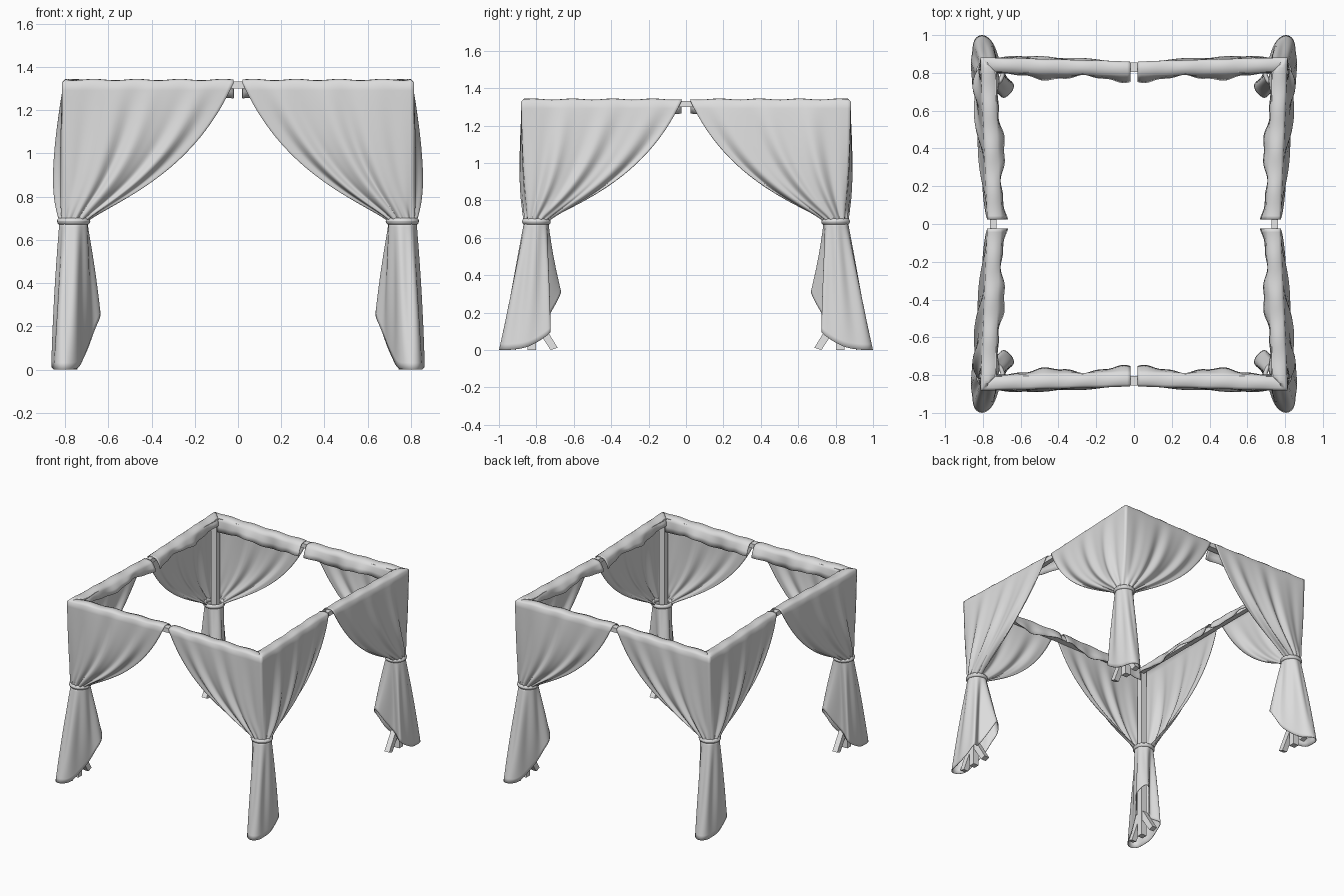
import bpy, bmesh, math
from mathutils import Vector

if "Cube" in bpy.data.objects:
    bpy.data.objects.remove(bpy.data.objects["Cube"])


def material(name, c):
    m = bpy.data.materials.new(name)
    m.diffuse_color = (c, c, c, 1)
    m.use_nodes = True
    m.node_tree.nodes["Principled BSDF"].inputs["Base Color"].default_value = m.diffuse_color
    return m


FABRIC = material("pale_grey_fabric", 0.72)
FRAME = material("light_grey_frame", 0.8)
CX, CY, ZR = 0.76, 0.80, 0.69          # centre and height of the tie band


def finish(name, bm, mat, smooth=True, thick=0):
    bmesh.ops.recalc_face_normals(bm, faces=bm.faces)
    me = bpy.data.meshes.new(name)
    bm.to_mesh(me)
    bm.free()
    for p in me.polygons:
        p.use_smooth = smooth
    me.materials.append(mat)
    ob = bpy.data.objects.new(name, me)
    bpy.context.collection.objects.link(ob)
    if thick:
        s = ob.modifiers.new("thickness", 'SOLIDIFY')
        s.thickness, s.offset = thick, 0
    return ob


def grid(name, rows, sx, sy, closed=False, thick=0.005, mat=FABRIC):
    """Skin rows of points, mirrored into one quadrant."""
    bm = bmesh.new()
    vs = [[bm.verts.new((p[0] * sx, p[1] * sy, p[2])) for p in r] for r in rows]
    n = len(rows[0])
    for a, b in zip(vs, vs[1:]):
        for i in range(n if closed else n - 1):
            j = (i + 1) % n
            bm.faces.new((a[i], a[j], b[j], b[i]))
    return finish(name, bm, mat, True, thick)


def bar(name, a, b, w, h):
    """Square stick between two points."""
    a, b = Vector(a), Vector(b)
    d = b - a
    bm = bmesh.new()
    bmesh.ops.create_cube(bm, size=1)
    q = d.to_track_quat('Z', 'Y')
    for v in bm.verts:
        v.co = q @ Vector((v.co.x * w, v.co.y * h, v.co.z * d.length)) + (a + b) / 2
        v.co.z = max(0, v.co.z)
    return finish(name, bm, FRAME, False)


def bez(t, p):
    s = 1 - t
    return s**3 * p[0] + 3 * s * s * t * p[1] + 3 * s * t * t * p[2] + t**3 * p[3]


def catmull(pts, t):
    n = len(pts)
    k = int(t * n)
    f = t * n - k
    a, b, c, d = (Vector(pts[(k + o) % n]) for o in (-1, 0, 1, 2))
    return 0.5 * (2 * b + (c - a) * f + (2 * a - 5 * b + 4 * c - d) * f * f
                  + (3 * b - a - 3 * c + d) * f**3)


A, C, B = Vector((0.02, 0.858)), Vector((0.812, 0.88)), Vector((0.775, 0.025))
N = 96


def top_point(u):
    return A.lerp(C, u * 2) if u <= 0.5 else C.lerp(B, u * 2 - 1)


def inset(u, d):
    """Top path moved inward over the beam, mitred at the corner."""
    p = top_point(u)
    if u <= 0.5:
        return min(p.x, C.x - d), p.y - d
    return p.x - d, min(p.y, C.y - d)


def upper_rows():
    rows = []
    # short flap folded over the inside of the beam
    for d, z, wave in ((0.092, 1.245, 1), (0.086, 1.28, 0.7), (0.078, 1.315, 0.2),
                       (0.068, 1.333, 0), (0.04, 1.339, 0), (0.012, 1.338, 0)):
        r = []
        for i in range(N + 1):
            u = i / N
            env = min(1, abs(u - 0.5) * 8)
            k = wave * env * (0.014 * math.sin(u * 25 + 1) + 0.005 * math.sin(u * 70))
            x, y = inset(u, d + k - 0.012 * wave * (1 - env))
            dz = 0.012 * wave * math.sin(u * 23 + 1) + (0.03 * wave if u > 0.5 else 0)
            r.append((x, y, z + dz + 0.003 * math.sin(u * 50) * (wave == 0)))
        rows.append(r)
    # swag sweeping down to the tie band
    M = 34
    for j in range(M + 1):
        t = j / M
        s, z = bez(t, (0, 0.28, 0.80, 1)), bez(t, (1.328, 0.9, 0.785, ZR))
        r = []
        for i in range(N + 1):
            u = i / N
            p = top_point(u)
            a = math.radians(45 + (0.5 - u) * 260)
            fr = 0.062 + 0.005 * math.cos(u * 60)
            g = Vector((CX + fr * math.cos(a), CY + fr * math.sin(a)))
            q = p.lerp(g, s)
            w = min(1, max(0, 0.5 + (u - 0.5) * 14))
            nrm = Vector((w, 1 - w)).normalized()
            env = min(1, abs(u - 0.5) * 7)
            belly = math.sin(math.pi * min(1, t ** 0.8))
            edge = 0.03 if u > 0.5 else 0.012
            fold = 0.010 * math.sin(abs(u - 0.5) * 48 + 1) + 0.004 * math.sin(u * 83)
            q += nrm * belly * env * (edge + fold)
            r.append((q.x, q.y, z))
        rows.append(r)
    return rows


# hem outline of the hanging tail (x, y, z), long towards the outside
HEM = [(0.80, 1.0, 0.0), (0.85, 0.95, 0.0), (0.858, 0.84, 0.02), (0.85, 0.73, 0.09),
       (0.775, 0.755, 0.14), (0.69, 0.668, 0.31), (0.64, 0.735, 0.25),
       (0.69, 0.80, 0.12), (0.735, 0.93, 0.015)]


def tail_rows():
    rows, M, K = [], 22, 90
    for j in range(M + 1):
        v = j / M
        r = []
        for i in range(K):
            t = i / K
            a = math.radians(78) - t * math.tau
            h = catmull(HEM, t)
            h.z = max(0, h.z)
            g = Vector((CX + 0.062 * math.cos(a), CY + 0.062 * math.sin(a), ZR))
            p = g.lerp(h, v)
            k = 0.007 * math.sin(math.pi * min(1, v * 0.8 + 0.05)) * math.cos(7 * a)
            r.append((p.x + k * math.cos(a), p.y + k * math.sin(a), p.z))
        rows.append(r)
    return rows


def band_rows():
    rows = []
    for j in range(11):
        b = j / 10 * math.tau
        rad = 0.065 + 0.012 * math.cos(b)
        rows.append([(CX + rad * math.cos(i / 32 * math.tau), CY + rad * math.sin(i / 32 * math.tau),
                      ZR - 0.003 + 0.016 * math.sin(b)) for i in range(32)])
    return rows


upper, tail, band = upper_rows(), tail_rows(), band_rows()
for sx, nx in ((-1, "left"), (1, "right")):
    for sy, ny in ((-1, "front"), (1, "back")):
        tag = f"{ny}_{nx}"
        grid("swag_" + tag, upper, sx, sy)
        grid("tail_" + tag, tail, sx, sy, closed=True)
        grid("tie_band_" + tag, band, sx, sy, closed=True, thick=0)
        # corner post with splayed feet
        x = 0.765 * sx
        bar("post_" + tag, (x, 0.825 * sy, 0), (x, 0.825 * sy, 1.31), 0.045, 0.045)
        bar("inner_foot_" + tag, (x, 0.705 * sy, 0), (x, 0.81 * sy, 0.17), 0.04, 0.045)
        bar("outer_foot_" + tag, (x, 0.93 * sy, 0), (x, 0.84 * sy, 0.17), 0.04, 0.045)

# top beams
for s, n in ((-1, "front"), (1, "back")):
    bar("beam_" + n, (-0.79, 0.83 * s, 1.316), (0.79, 0.83 * s, 1.316), 0.05, 0.034)
for s, n in ((-1, "left"), (1, "right")):
    bar("beam_" + n, (0.745 * s, -0.85, 1.315), (0.745 * s, 0.85, 1.315), 0.035, 0.032)
